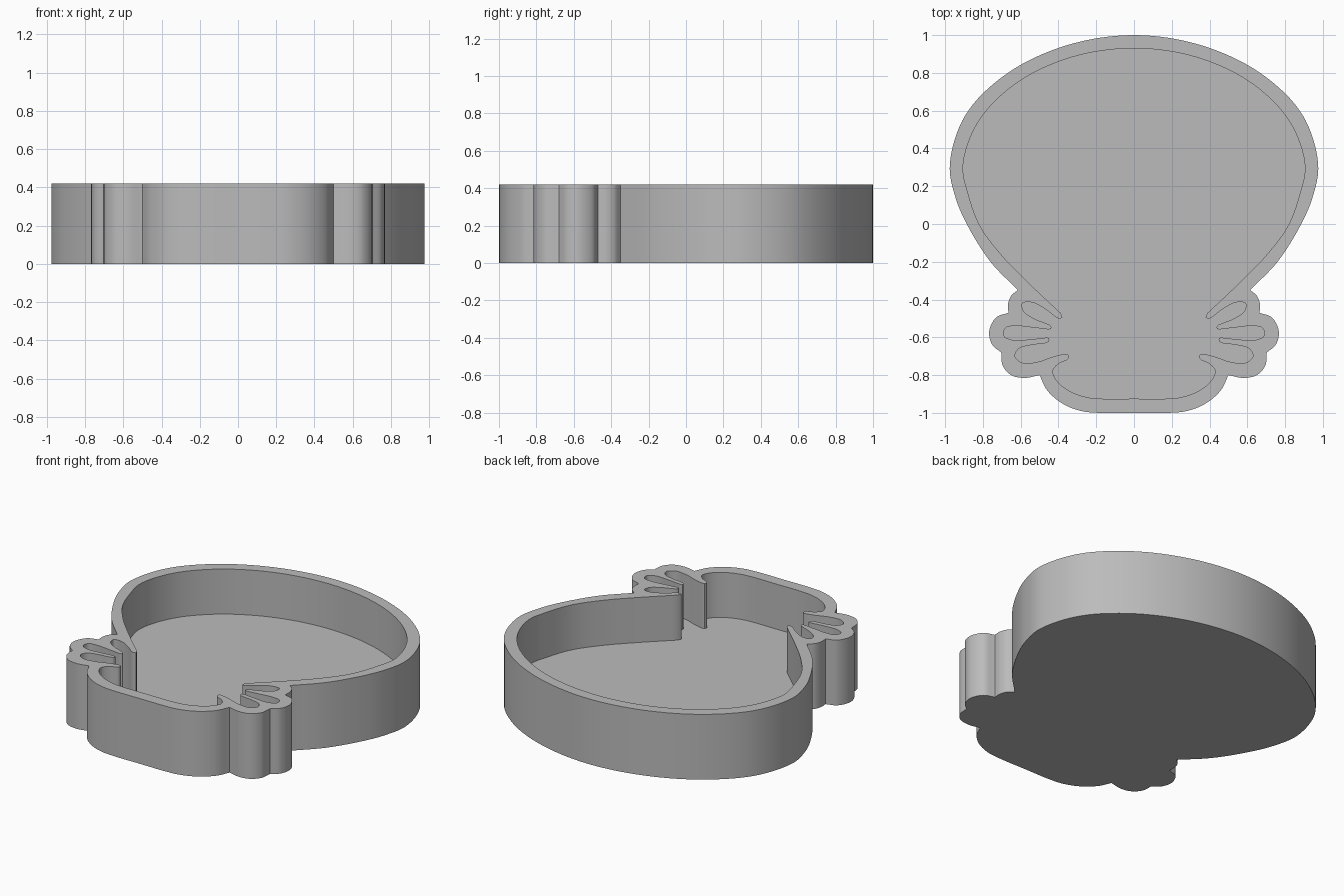
import bpy
import bmesh
from mathutils import Vector

HEIGHT, FLOOR = 0.42, 0.13

if "Cube" in bpy.data.objects:
    bpy.data.objects.remove(bpy.data.objects["Cube"])

# Right half of each outline in hundredths: smooth strokes that meet at corners
OUTER = [
    [(0, 100), (36, 94.5), (67.5, 79.5), (89.3, 57.6), (97.5, 31.5), (94.5, 14),
     (88, -1), (76, -20), (61.5, -35)],
    [(61.5, -35), (65, -38), (66.6, -42), (66.5, -47)],
    [(66.5, -47), (73, -49.5), (76.7, -57), (75, -64), (70.3, -68)],
    [(70.3, -68), (69.5, -75), (65, -80), (58, -81.5), (50, -80)],
    [(50, -80), (46, -88), (38, -95), (28, -99), (18, -100), (0, -100)],
]
INNER = [
    [(0, 93), (34, 88), (63, 74), (82.5, 54), (90.5, 31), (87.5, 15), (81.5, -1),
     (70.5, -16), (56.5, -30.5), (39, -47)],
    # slot by slot, from the back finger to the front one
    [(39, -47), (38, -49.5), (40, -50), (47, -45), (54, -41.5), (59, -42),
     (58.5, -46), (53, -50), (44, -54), (44, -55.5), (52, -55), (62, -54),
     (68, -55), (69, -59), (64, -61.5), (54, -61), (45, -60.5), (45.5, -62.5),
     (54, -64), (61, -66), (63, -70), (59, -73.5), (51, -73), (42, -70),
     (35, -69), (35, -71.5), (40, -74), (43, -78), (40, -84), (33, -89),
     (25, -91.7), (17, -92.5), (0, -92.5)],
]


def spline(points, steps):
    """Centripetal curve through the points, without the last one."""
    pts = [Vector(p) / 100 for p in points]

    def beyond(end, inside):
        if end.x == 0:
            return Vector((-inside.x, inside.y))
        return 2 * end - inside

    pts = [beyond(pts[0], pts[1])] + pts + [beyond(pts[-1], pts[-2])]
    result = []
    for a, b, c, d in zip(pts, pts[1:], pts[2:], pts[3:]):
        ta = (b - a).length ** 0.5
        tb = ta + (c - b).length ** 0.5
        tc = tb + (d - c).length ** 0.5
        for i in range(steps):
            t = ta + (tb - ta) * i / steps
            ab = a.lerp(b, t / ta)
            bc = b.lerp(c, (t - ta) / (tb - ta))
            cd = c.lerp(d, (t - tb) / (tc - tb))
            result.append(ab.lerp(bc, t / tb).lerp(bc.lerp(cd, (t - ta) / (tc - ta)),
                                                   (t - ta) / (tb - ta)))
    return result


def outline(strokes, steps):
    """Closed symmetric loop made from the right half."""
    half = [p for stroke in strokes for p in spline(stroke, steps)]
    half.append(Vector(strokes[-1][-1]) / 100)
    return half + [Vector((-p.x, p.y)) for p in half[-2:0:-1]]


def wall(bm, loop, low, high):
    """Vertical wall along a loop; returns its bottom and top vertices."""
    bottom = [bm.verts.new((p.x, p.y, low)) for p in loop]
    top = [bm.verts.new((p.x, p.y, high)) for p in loop]
    for i in range(len(loop)):
        j = (i + 1) % len(loop)
        bm.faces.new((bottom[i], bottom[j], top[j], top[i]))
    return bottom, top


def loop_edges(bm, verts):
    return [bm.edges.get((v, w)) for v, w in zip(verts, verts[1:] + verts[:1])]


# Tray: outer wall, underside, cavity wall, floor and flat rim
bm = bmesh.new()
outer_bottom, outer_top = wall(bm, outline(OUTER, 8), 0, HEIGHT)
inner_bottom, inner_top = wall(bm, outline(INNER, 6), FLOOR, HEIGHT)
bm.faces.new(outer_bottom)
bm.faces.new(inner_bottom)
bmesh.ops.triangle_fill(bm, use_beauty=True, normal=(0, 0, 1),
                        edges=loop_edges(bm, outer_top) + loop_edges(bm, inner_top))
bmesh.ops.recalc_face_normals(bm, faces=bm.faces)
mesh = bpy.data.meshes.new("shell_tray")
bm.to_mesh(mesh)
bm.free()
tray = bpy.data.objects.new("shell_tray", mesh)
bpy.context.collection.objects.link(tray)

# Plain grey
grey = bpy.data.materials.new("plain_grey")
grey.use_nodes = True
color = (0.5, 0.5, 0.5, 1)
grey.diffuse_color = color
grey.node_tree.nodes["Principled BSDF"].inputs["Base Color"].default_value = color
mesh.materials.append(grey)

bpy.context.view_layer.objects.active = tray
tray.select_set(True)
bpy.ops.object.shade_smooth_by_angle(angle=0.6)
